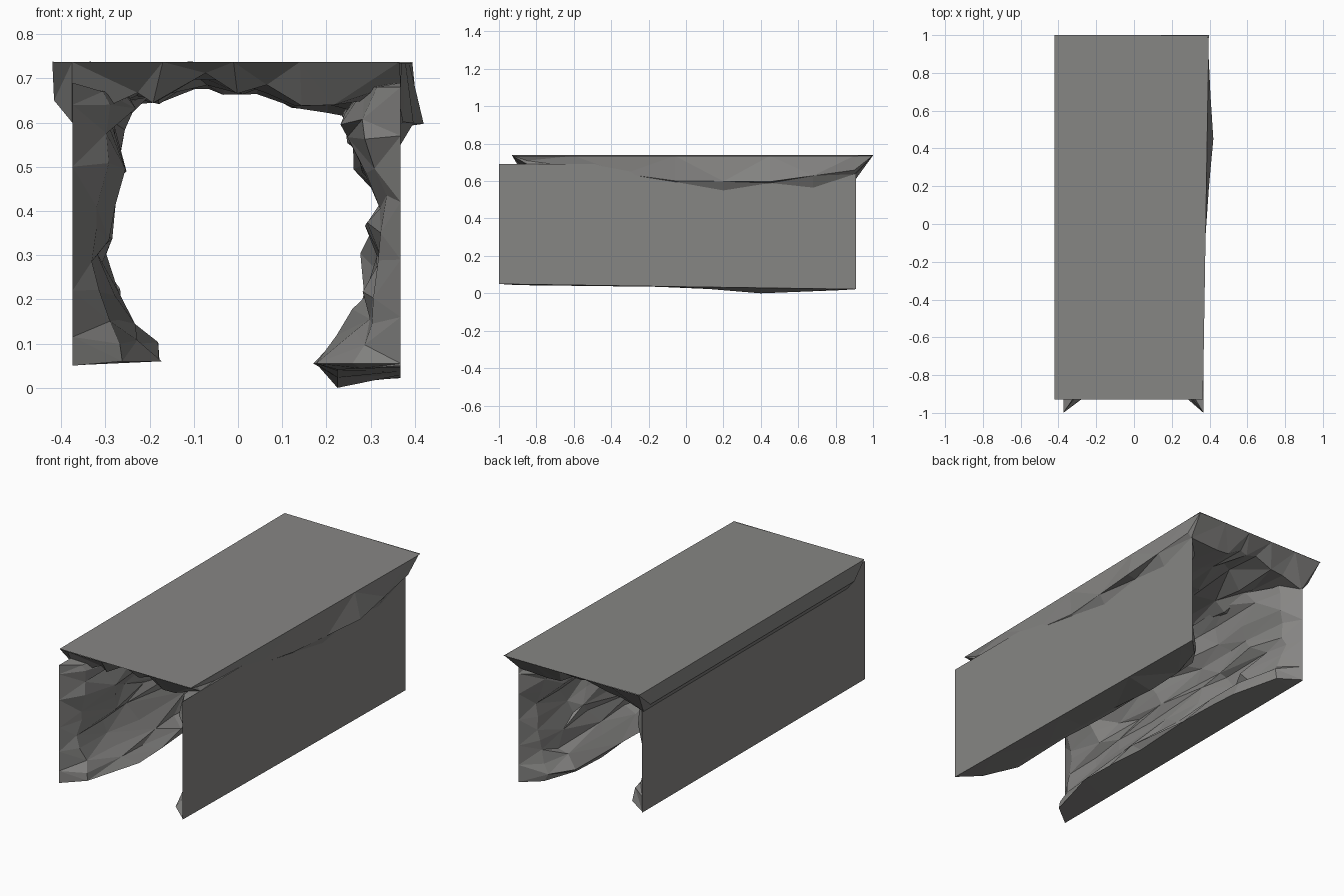
import bpy, bmesh, random

if "Cube" in bpy.data.objects:
    bpy.data.objects.remove(bpy.data.objects["Cube"])

stone = bpy.data.materials.new("dark_stone")
stone.diffuse_color = (0.24, 0.237, 0.23, 1)
stone.use_nodes = True
stone.node_tree.nodes["Principled BSDF"].inputs["Base Color"].default_value = stone.diffuse_color


def interp(keys, t):
    """Piecewise linear lookup in (t, value) pairs."""
    for (a, va), (b, vb) in zip(keys, keys[1:]):
        if t <= b:
            return va + (vb - va) * max(0, (t - a) / (b - a))
    return keys[-1][1]


def loft(name, rings):
    """Join closed rings of points into a faceted, triangulated shell."""
    bm = bmesh.new()
    rows = [[bm.verts.new(p) for p in ring] for ring in rings]
    n = len(rows[0])
    for i, (r, s) in enumerate(zip(rows, rows[1:])):
        for j in range(n):
            k = (j + 1) % n
            a, b, c, d = r[j], r[k], s[k], s[j]
            tris = ((a, b, c), (a, c, d)) if (i + j) % 2 else ((a, b, d), (b, c, d))
            for t in tris:
                bm.faces.new(t)
    bmesh.ops.remove_doubles(bm, verts=bm.verts, dist=0.0005)
    bmesh.ops.dissolve_degenerate(bm, edges=bm.edges, dist=0.0003)
    bmesh.ops.recalc_face_normals(bm, faces=bm.faces)
    mesh = bpy.data.meshes.new(name)
    bm.to_mesh(mesh)
    bm.free()
    mesh.materials.append(stone)
    obj = bpy.data.objects.new(name, mesh)
    bpy.context.collection.objects.link(obj)
    return obj


def rock_wall(name, side, outer, profile, base, keel, seed):
    """Flat outside, chipped rock inside, both ends tapering to the outer edge."""
    rng = random.Random(seed)
    stations = [-1, -0.9, -0.68, -0.42, -0.15, 0.12, 0.4, 0.62, 0.82, 0.91]
    rings = []
    for i, y in enumerate(stations):
        end = i in (0, len(stations) - 1)
        near_end = i in (1, len(stations) - 2)
        low = interp(base, y)
        ring = [(side * outer, y, 0.69), (side * outer, y, low)]
        if keel:
            kx = outer if end else 0.28 if near_end else 0.225
            ring.append((side * kx, y, low if end else interp(keel, y)))
        for j, (x, z) in enumerate(profile):
            if end:
                ring.append((side * outer, y, max(z, low)))
            else:
                edge = j in (0, len(profile) - 1)
                dx = rng.uniform(0, 0.03 if edge else 0.055)
                if near_end:
                    dx = 0.45 * (outer - x)
                dy = rng.uniform(-0.02, 0.02) if near_end else rng.uniform(-0.09, 0.09)
                dz = 0 if edge else rng.uniform(-0.018, 0.018)
                ring.append((side * min(x + dx, outer - 0.02), y + dy, z + dz))
        rings.append(ring)
    return loft(name, rings)


# Left wall: distance from centre and height of its inner face
left = [(0.17, 0.06), (0.18, 0.115), (0.22, 0.14), (0.265, 0.22), (0.295, 0.30),
        (0.275, 0.35), (0.275, 0.42), (0.225, 0.50), (0.235, 0.59), (0.22, 0.64),
        (0.25, 0.67)]
rock_wall("left_wall", -1, 0.374, left, [(-1, 0.05), (0.91, 0.055)], None, 4)

# Right wall, with a sagging keel along the bottom
right = [(0.17, 0.055), (0.22, 0.115), (0.25, 0.16), (0.255, 0.22), (0.275, 0.29),
         (0.285, 0.36), (0.31, 0.42), (0.26, 0.50), (0.22, 0.57), (0.21, 0.61),
         (0.27, 0.68)]
rock_wall("right_wall", 1, 0.368, right, [(-1, 0.05), (0, 0.035), (0.91, 0.022)],
          [(-1, 0.045), (0, 0.033), (0.4, 0), (0.91, 0.02)], 9)

# Roof slab: flat top, chipped underside, ends sloping up to the top edge
rng = random.Random(2)
under = [(-0.25, 0.62), (-0.17, 0.64), (-0.09, 0.675), (-0.01, 0.65), (0.06, 0.655),
         (0.14, 0.63), (0.22, 0.62)]
# Overhanging lip on each side
ridge_x = [(-0.93, 0.35), (-0.05, 0.374), (0.45, 0.42), (0.91, 0.39)]
ridge_z = [(-0.93, 0.72), (-0.05, 0.60), (0.45, 0.597), (0.91, 0.66)]
lower_z = [(-0.93, 0.70), (-0.05, 0.595), (0.2, 0.55), (0.45, 0.59), (0.68, 0.565), (0.91, 0.64)]
stations = [-0.93, -0.85, -0.6, -0.33, -0.06, 0.2, 0.45, 0.68, 0.9, 1.0]
rings = []
for i, y in enumerate(stations):
    end = i in (0, len(stations) - 1)
    near_end = i in (1, len(stations) - 2)
    top_r = interp([(-0.93, 0.365), (1, 0.396)], y)
    ring = [(top_r, y, 0.735), (-0.42, y, 0.739)]
    lower = [(-0.416, 0.65), (-0.375, 0.60)] + under
    lower += [(0.368, interp(lower_z, y)), (interp(ridge_x, y), interp(ridge_z, y))]
    for j, (x, z) in enumerate(lower):
        if end:
            ring.append((max(-0.42, min(top_r, x)), y, 0.737))
        elif j < 2 or j >= len(lower) - 2:
            ring.append((x, y, z))
        else:
            dy = 0 if near_end else rng.uniform(-0.06, 0.06)
            ring.append((x + rng.uniform(-0.025, 0.025), y + dy,
                         min(0.72, z + rng.uniform(0, 0.05))))
    rings.append(ring)
loft("roof", rings)
